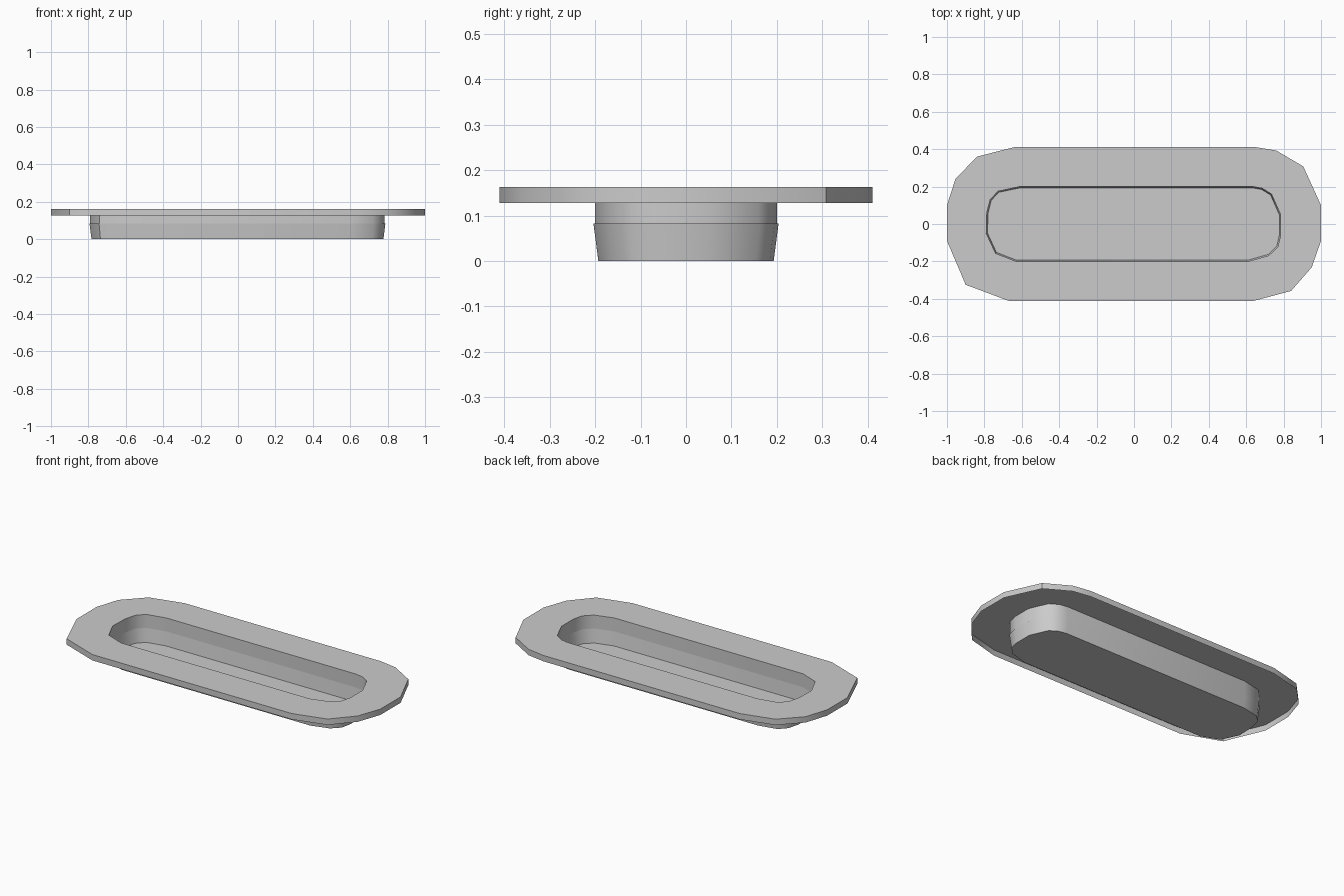
import bpy, bmesh, math
from mathutils import Vector

if "Cube" in bpy.data.objects:
    bpy.data.objects.remove(bpy.data.objects["Cube"])

# Plan outlines, same number of corners so they can be bridged
OUTER = [(-.64, .411), (.65, .411), (.76, .393), (.905, .308), (1, .1), (1, -.09),
         (.95, -.232), (.84, -.358), (.64, -.411), (-.67, -.411), (-.9, -.325),
         (-1, -.09), (-1, .1), (-.955, .24), (-.84, .36)]
INNER = [(-.61, .2), (.635, .2), (.685, .191), (.735, .16), (.784, .05), (.784, -.06),
         (.769, -.122), (.722, -.168), (.61, -.2), (-.63, -.2), (-.74, -.157),
         (-.79, -.05), (-.787, .06), (-.769, .13), (-.727, .175)]


def offset(outline, d):
    """Grow (or shrink) an outline away from its long centre line."""
    pts = []
    for x, y in outline:
        core = Vector((max(-.6, min(.6, x)), 0))
        v = Vector((x, y)) - core
        pts.append(core + v.normalized() * (v.length + d))
    return pts


def loft(name, rings, cap_last=False):
    """Skin a stack of (outline, z) rings as a single sheet."""
    bm = bmesh.new()
    loops = [[bm.verts.new((p[0], p[1], z)) for p in o] for o, z in rings]
    for a, b in zip(loops, loops[1:]):
        for i in range(len(a)):
            j = (i + 1) % len(a)
            bm.faces.new((a[i], a[j], b[j], b[i]))
    if cap_last:
        bm.faces.new(loops[-1])
    # outlines run clockwise, so flip where needed to face up and outward
    bmesh.ops.recalc_face_normals(bm, faces=bm.faces)
    me = bpy.data.meshes.new(name)
    bm.to_mesh(me)
    bm.free()
    ob = bpy.data.objects.new(name, me)
    bpy.context.collection.objects.link(ob)
    bpy.ops.object.select_all(action='DESELECT')
    ob.select_set(True)
    bpy.context.view_layer.objects.active = ob
    bpy.ops.object.shade_smooth_by_angle(angle=math.radians(35))
    return ob


TOP, SKIRT, LIP = .163, .128, .083

# Flange: top face with a short skirt, open underneath
loft("flange", [(OUTER, SKIRT), (OUTER, TOP), (INNER, TOP)])

# Recess: straight neck, slight lip, tapered cup and floor
loft("recess_cup", [(INNER, TOP), (INNER, LIP), (offset(INNER, .004), LIP),
                    (offset(INNER, -.007), 0)], cap_last=True)
